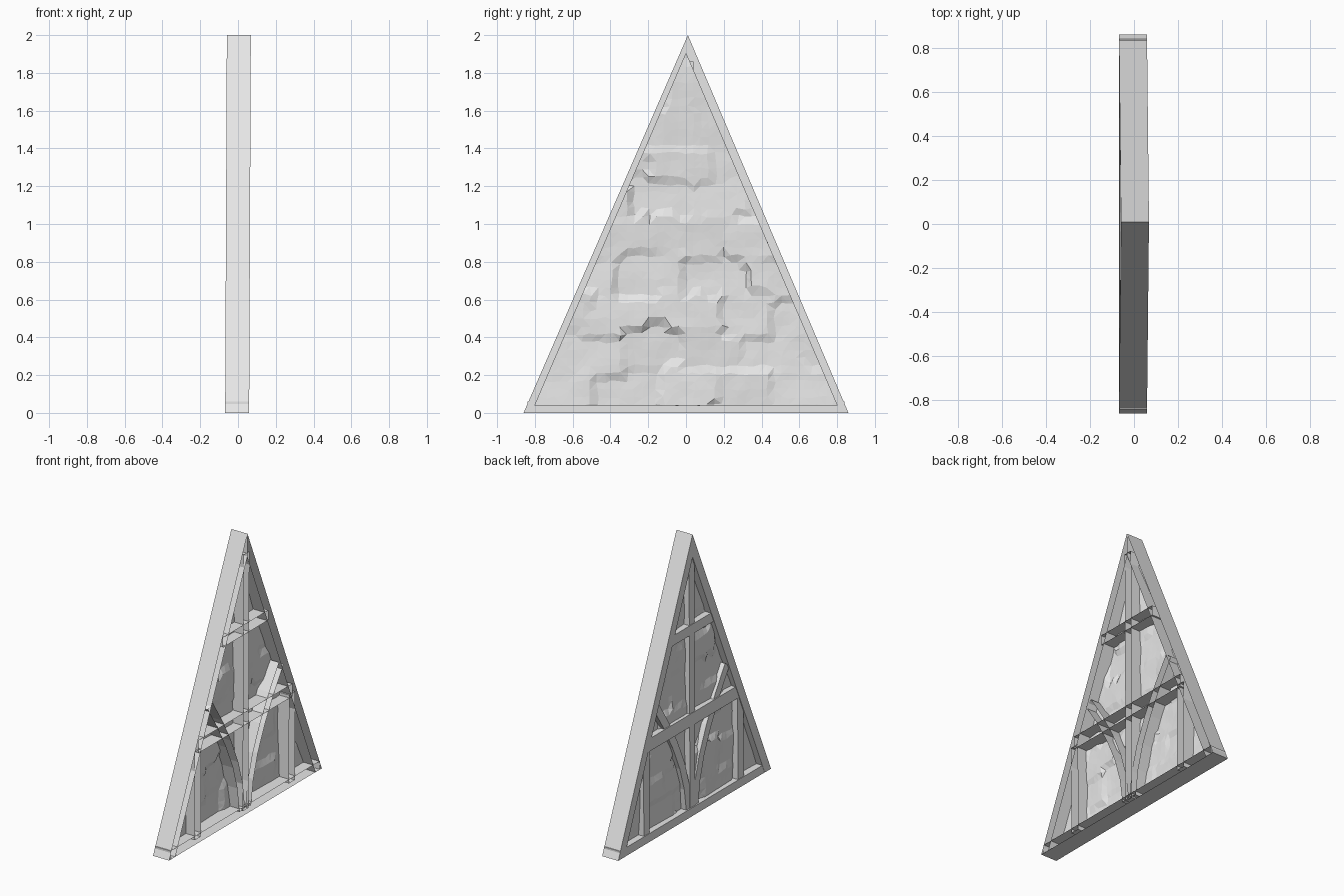
import bpy, bmesh, random
from mathutils import Vector, noise

random.seed(4)
if "Cube" in bpy.data.objects:
    bpy.data.objects.remove(bpy.data.objects["Cube"], do_unlink=True)

grey = bpy.data.materials.new("plain grey")
grey.use_nodes = True
COLOR = (0.8, 0.8, 0.8, 1)
grey.diffuse_color = COLOR
grey.node_tree.nodes["Principled BSDF"].inputs["Base Color"].default_value = COLOR

HALF, APEX_Y, HEIGHT = 0.86, 0.01, 2.0
BACK, FRONT = -0.068, 0.059


def finish(name, bm):
    # The whole panel leans very slightly toward +x
    for v in bm.verts:
        v.co.x += 0.0045 * v.co.z
    mesh = bpy.data.meshes.new(name)
    bm.to_mesh(mesh)
    bm.free()
    mesh.materials.append(grey)
    obj = bpy.data.objects.new(name, mesh)
    bpy.context.collection.objects.link(obj)
    return obj


def channel(name, outline, back, front):
    """Timber: closed on the -x side, with side walls, open on the +x side."""
    bm = bmesh.new()
    a = [bm.verts.new((back, y, z)) for y, z in outline]
    b = [bm.verts.new((front, y, z)) for y, z in outline]
    bm.faces.new(a)
    for i in range(len(a)):
        j = (i + 1) % len(a)
        bm.faces.new((a[i], b[i], b[j], a[j]))
    bmesh.ops.recalc_face_normals(bm, faces=bm.faces)
    if next(f for f in bm.faces if abs(f.normal.x) > 0.9).normal.x > 0:
        bmesh.ops.reverse_faces(bm, faces=bm.faces)
    return finish(name, bm)


def box(name, y0, y1, z0, z1, back, front):
    return channel(name, [(y0, z0), (y1, z0), (y1, z1), (y0, z1)], back, front)


def ribbon(path, width):
    """Outline of a strip of constant width along a path."""
    left, right = [], []
    for i, p in enumerate(path):
        d = Vector(path[min(i + 1, len(path) - 1)]) - Vector(path[max(i - 1, 0)])
        n = Vector((-d.y, d.x)).normalized() * width / 2
        left.append(tuple(Vector(p) + n))
        right.append(tuple(Vector(p) - n))
    return left + right[::-1]


# Outer frame
W = 0.07
inner_top = HEIGHT * (1 - W / HALF)
for side, s in (("left", 1), ("right", -1)):
    channel("rafter_" + side,
            [(s * HALF, 0), (APEX_Y, HEIGHT), (APEX_Y, inner_top), (s * (HALF - W), 0)],
            BACK, FRONT)
box("sill_beam", -0.84, 0.84, 0, 0.06, BACK + 0.001, FRONT - 0.001)

# Inner timbers
box("center_post", APEX_Y - 0.03, APEX_Y + 0.03, 0.03, 1.86, BACK + 0.008, FRONT - 0.006)
box("middle_beam", -0.53, 0.53, 0.64, 0.73, BACK + 0.004, FRONT - 0.003)
box("collar_beam", -0.255, 0.255, 1.29, 1.36, BACK + 0.004, FRONT - 0.003)
brace = [(0.035, 0.04), (0.06, 0.22), (0.11, 0.39), (0.19, 0.57), (0.29, 0.75), (0.4, 0.92)]
for side, s in (("left", 1), ("right", -1)):
    box("side_post_" + side, s * 0.53 - 0.033, s * 0.53 + 0.033, 0.03, 0.66,
        BACK + 0.006, FRONT - 0.005)
    channel("curved_brace_" + side,
            ribbon([(APEX_Y + s * y, z) for y, z in brace], 0.06),
            BACK + 0.011, FRONT - 0.008)

# Stone infill: a faceted sheet broken into irregular blocks
stones = []
for row in range(10):
    for col in range(-3, 4):
        y = (col + 0.5 * (row % 2)) * 0.33 + random.uniform(-0.07, 0.07)
        z = 0.12 + row * 0.2 + random.uniform(-0.04, 0.04)
        stones.append((y, z, random.uniform(-0.011, 0.011),
                       random.uniform(-0.05, 0.05), random.uniform(-0.06, 0.06)))


def relief(y, z):
    sy, sz, lift, ty, tz = min(stones, key=lambda s: max(abs(y - s[0]) * 0.62, abs(z - s[1])))
    rough = 0.004 * noise.noise(Vector((y * 9, z * 9, 0)))
    return -0.028 + lift + ty * (y - sy) + tz * (z - sz) + rough


bm = bmesh.new()
ROWS, COLS = 48, 44
grid = []
for r in range(ROWS + 1):
    line = []
    for c in range(COLS + 1):
        jy, jz = random.uniform(-0.008, 0.008), random.uniform(-0.008, 0.008)
        line.append(bm.verts.new((0, -HALF + 2 * HALF * c / COLS + jy, HEIGHT * r / ROWS + jz)))
    grid.append(line)
for r in range(ROWS):
    for c in range(COLS):
        bm.faces.new((grid[r][c], grid[r][c + 1], grid[r + 1][c + 1], grid[r + 1][c]))
for v in bm.verts:
    v.co.x = relief(v.co.y, v.co.z)
bmesh.ops.triangulate(bm, faces=bm.faces)
# Trim the sheet to the gable, just inside the frame
cuts = [((0, 0, 0.04), (0, 0, -1))]
cuts += [((0, s * (HALF - 0.04), 0), (0, s * HEIGHT, HALF)) for s in (1, -1)]
for point, normal in cuts:
    bmesh.ops.bisect_plane(bm, geom=bm.verts[:] + bm.edges[:] + bm.faces[:],
                           plane_co=point, plane_no=normal, clear_outer=True)
finish("stone_infill", bm)
